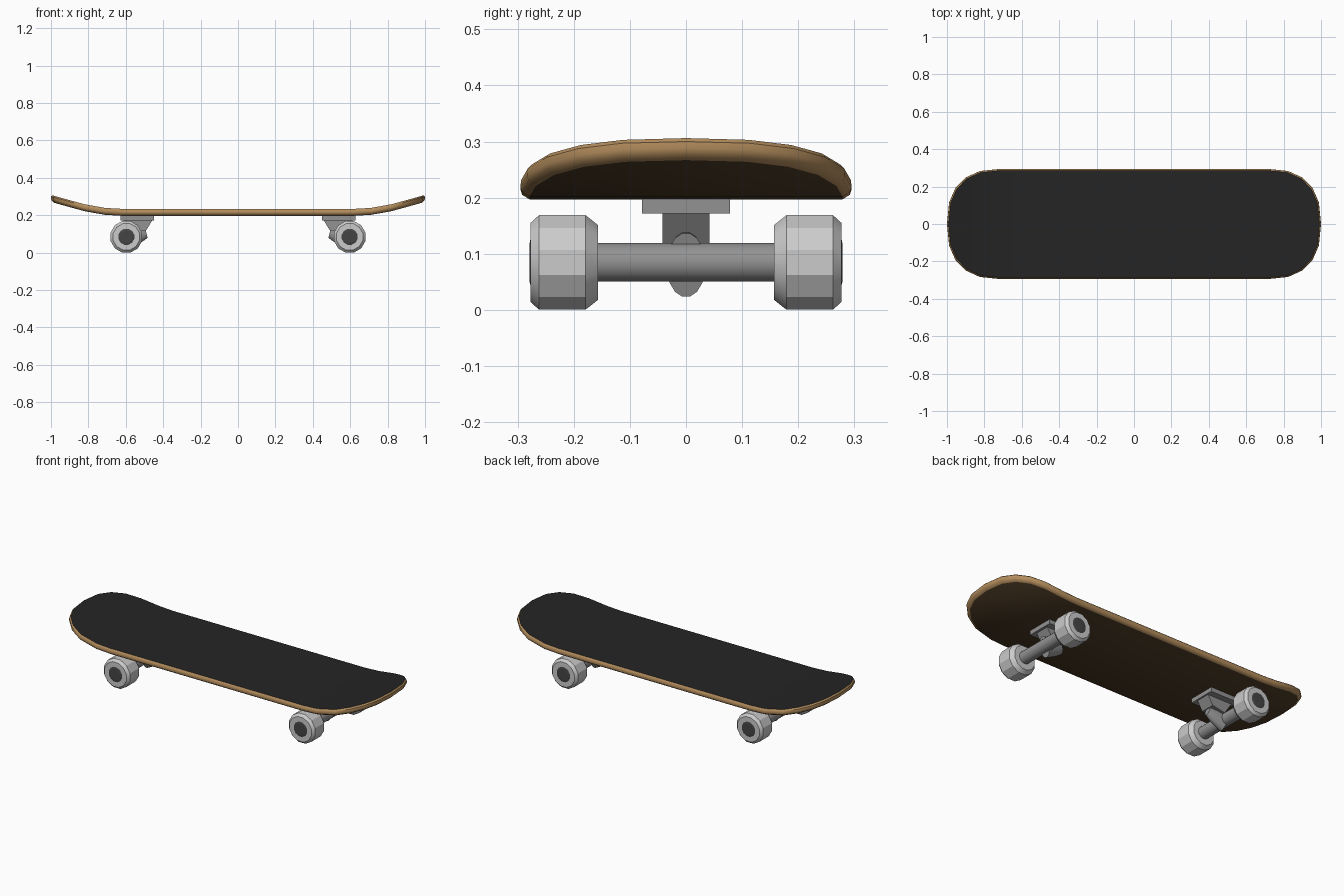
import bpy, bmesh, math
from mathutils import Vector

if "Cube" in bpy.data.objects:
    bpy.data.objects.remove(bpy.data.objects["Cube"])


def material(name, rgb):
    m = bpy.data.materials.new(name)
    m.diffuse_color = (*rgb, 1)
    m.use_nodes = True
    m.node_tree.nodes["Principled BSDF"].inputs["Base Color"].default_value = m.diffuse_color
    return m


WOOD = material("wood_edge", (0.46, 0.27, 0.11))
UNDER = material("dark_wood", (0.075, 0.045, 0.02))
GRIP = material("grip", (0.018, 0.018, 0.018))
METAL = material("metal", (0.29, 0.29, 0.29))
URETHANE = material("wheel", (0.6, 0.6, 0.6))
DARK = material("hub", (0.06, 0.06, 0.06))


def finish(name, bm, mats, smooth=None):
    bmesh.ops.recalc_face_normals(bm, faces=bm.faces)
    me = bpy.data.meshes.new(name)
    bm.to_mesh(me)
    bm.free()
    ob = bpy.data.objects.new(name, me)
    bpy.context.collection.objects.link(ob)
    for m in mats:
        me.materials.append(m)
    if smooth:
        bpy.ops.object.select_all(action='DESELECT')
        bpy.context.view_layer.objects.active = ob
        ob.select_set(True)
        bpy.ops.object.shade_smooth_by_angle(angle=math.radians(smooth))
    return ob


def lathe(name, start, end, profile, segs, mat, smooth=None, squash=(1, 1)):
    """Solid of revolution; profile holds (distance along axis, radius)."""
    start = Vector(start)
    axis = (Vector(end) - start).normalized()
    side = axis.cross(Vector((0, 1, 0) if abs(axis.y) < 0.5 else (0, 0, 1))).normalized()
    up = axis.cross(side)
    bm = bmesh.new()
    rings = []
    for d, r in profile:
        ring = []
        for i in range(segs):
            a = 2 * math.pi * (i + 0.5) / segs
            ring.append(bm.verts.new(start + axis * d + side * r * squash[0] * math.cos(a)
                                     + up * r * squash[1] * math.sin(a)))
        rings.append(ring)
    for a, b in zip(rings, rings[1:]):
        for i in range(segs):
            j = (i + 1) % segs
            bm.faces.new((a[i], a[j], b[j], b[i]))
    bm.faces.new(rings[0])
    bm.faces.new(rings[-1])
    return finish(name, bm, [mat], smooth)


def prism(name, profile, half_y, mat):
    """x-z profile extruded along y."""
    bm = bmesh.new()
    f = bm.faces.new([bm.verts.new((x, -half_y, z)) for x, z in profile])
    new = bmesh.ops.extrude_face_region(bm, geom=[f])["geom"]
    bmesh.ops.translate(bm, vec=(0, 2 * half_y, 0),
                        verts=[v for v in new if isinstance(v, bmesh.types.BMVert)])
    return finish(name, bm, [mat])


# Deck: rounded outline with kicked-up ends
def rise(x):
    u = abs(x) - 0.62
    if u <= 0:
        return 0
    return 0.61 * u * u if u < 0.23 else 0.0323 + 0.28 * (u - 0.23)


def outline(inset):
    quarter = []
    for i in range(6):
        a = math.radians(18 * i)
        c, s = max(math.cos(a), 0) ** 0.8, math.sin(a) ** 0.8
        quarter.append((0.71 + (0.29 - inset) * c, (0.295 - inset) * s))
    quarter.append((0.62, 0.295 - inset))
    half = quarter + [(-x, y) for x, y in reversed(quarter)]
    return half + [(x, -y) for x, y in reversed(half[1:-1])]


bm = bmesh.new()
rings = []
for inset, z in ((0.016, 0.197), (0.003, 0.205), (0, 0.214), (0.001, 0.226), (0.008, 0.234)):
    rings.append([bm.verts.new((x, y, z + rise(x))) for x, y in outline(inset)])
n = len(rings[0])
for a, b in zip(rings, rings[1:]):
    for i in range(n):
        j = (i + 1) % n
        bm.faces.new((a[i], a[j], b[j], b[i])).material_index = 0
for ring, mi in ((rings[0], 1), (rings[-1], 2)):
    for i in range(n // 2):
        vs = [ring[k] for k in dict.fromkeys((i, i + 1, n - i - 1, (n - i) % n))]
        bm.faces.new(vs).material_index = mi
finish("deck", bm, [WOOD, UNDER, GRIP], 40)

# Trucks and wheels, mirrored end to end
WX, WZ = 0.597, 0.0845
for sx, end in ((1, "right"), (-1, "left")):
    prism(f"{end}_baseplate",
          [(sx * x, z) for x, z in ((0.45, 0.172), (0.628, 0.172), (0.628, 0.2), (0.45, 0.2))],
          0.078, METAL)
    prism(f"{end}_truck_block",
          [(sx * x, z) for x, z in ((0.458, 0.173), (0.615, 0.173), (0.57, 0.105), (0.49, 0.12))],
          0.042, METAL)
    lathe(f"{end}_hanger", (sx * WX, 0, 0.08), (sx * 0.49, 0, 0.108),
          [(0, 0.035), (0.07, 0.027), (0.11, 0.018)], 16, METAL, 40, (1.7, 1))
    lathe(f"{end}_axle", (sx * WX, -0.2, WZ), (sx * WX, 0.2, WZ),
          [(0, 0.035), (0.4, 0.035)], 16, METAL, 40)
    for sy, side in ((1, "back"), (-1, "front")):
        p, q = (sx * WX, 0, WZ), (sx * WX, sy, WZ)
        lathe(f"{end}_{side}_wheel", p, q,
              [(0.157, 0.069), (0.179, 0.0872), (0.262, 0.0872), (0.277, 0.073)],
              12, URETHANE, 25)
        lathe(f"{end}_{side}_hub", p, q,
              [(0.25, 0.044), (0.277, 0.044), (0.279, 0.034)], 12, DARK)
